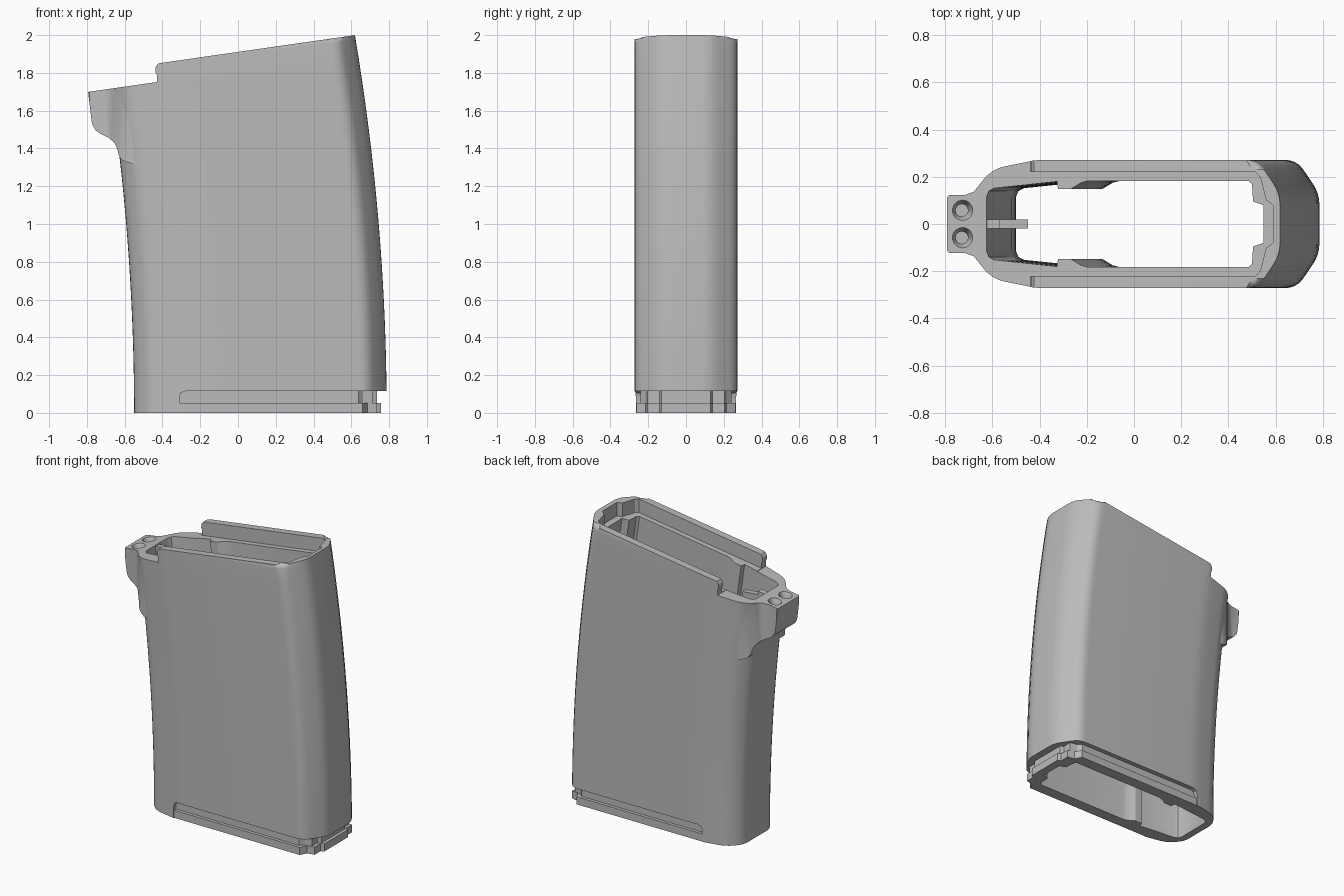
import bpy, bmesh, math
from mathutils import Vector

if "Cube" in bpy.data.objects:
    bpy.data.objects.remove(bpy.data.objects["Cube"], do_unlink=True)

grey = bpy.data.materials.new("mid grey")
grey.use_nodes = True
grey.diffuse_color = (0.5, 0.5, 0.5, 1)
grey.node_tree.nodes["Principled BSDF"].inputs["Base Color"].default_value = (0.5, 0.5, 0.5, 1)

SLOPE = 0.143


def rim(x):
    """Height of the slanted upper rim."""
    return 1.911 + SLOPE * x


def shoulder(x):
    """Height of the lower slanted deck."""
    return 1.813 + SLOPE * x


def bend(z):
    """Backward sweep of the curved body."""
    return -0.042 * z * abs(z)


def mirrored(half):
    return half + [(x, -y) for x, y in reversed(half)]


def rounded(points, radius, steps=4):
    """Replace each corner with a short quadratic arc."""
    out = []
    for i, p in enumerate(points):
        p = Vector(p)
        a = Vector(points[i - 1]) - p
        b = Vector(points[(i + 1) % len(points)]) - p
        start = p + a.normalized() * min(radius, a.length * 0.45)
        end = p + b.normalized() * min(radius, b.length * 0.45)
        for k in range(steps + 1):
            t = k / steps
            out.append(tuple(start * (1 - t) ** 2 + p * 2 * t * (1 - t) + end * t * t))
    return out


def loft(name, section, rings, place, top_bevel=0):
    """Skin copies of a section; place(a, b, ring) gives each position."""
    bm = bmesh.new()
    loops = [[bm.verts.new(place(a, b, r)) for a, b in section] for r in rings]
    n = len(section)
    for low, high in zip(loops, loops[1:]):
        for i in range(n):
            bm.faces.new((low[i], low[(i + 1) % n], high[(i + 1) % n], high[i]))
    bm.faces.new(loops[0][::-1])
    cap = bm.faces.new(loops[-1])
    if top_bevel:
        bmesh.ops.bevel(bm, geom=list(cap.edges), offset=top_bevel, segments=4,
                        profile=0.5, affect='EDGES', clamp_overlap=False)
    bmesh.ops.recalc_face_normals(bm, faces=bm.faces)
    mesh = bpy.data.meshes.new(name)
    bm.to_mesh(mesh)
    bm.free()
    mesh.materials.append(grey)
    ob = bpy.data.objects.new(name, mesh)
    bpy.context.collection.objects.link(ob)
    return ob


def upright(name, section, low, high):
    return loft(name, section, (low, high), lambda x, y, z: (x, y, z))


def sideways(name, profile, half_width):
    return loft(name, profile, (-half_width, half_width), lambda x, z, y: (x, y, z))


def combine(target, tool, operation):
    mod = target.modifiers.new("combine", 'BOOLEAN')
    mod.operation = operation
    mod.solver = 'EXACT'
    mod.object = tool
    bpy.context.view_layer.objects.active = target
    bpy.ops.object.modifier_apply(modifier=mod.name)
    bpy.data.objects.remove(tool, do_unlink=True)


# Curved outer body with a slanted, rounded rim
outer = rounded(mirrored([(0.787, 0.13), (0.69, 0.272), (-0.28, 0.272),
                          (-0.47, 0.235), (-0.55, 0.15)]), 0.05)


def place_outer(x, y, f):
    z = f * 2
    for _ in range(8):
        z = f * rim(x + bend(z))
    return (x + bend(z), y, z)


body = loft("curved_housing", outer, [i / 16 for i in range(17)], place_outer, 0.025)

# Recess around the bottom, then the rail neck and flange
combine(body, sideways("base_recess", [(-0.31, -0.1), (-0.31, 0.085), (-0.302, 0.106),
                                       (-0.28, 0.115), (1, 0.115), (1, -0.1)], 0.5),
        'DIFFERENCE')


def rail(inset):
    return mirrored([(0.757 - inset, 0.13), (0.735 - inset, 0.14), (0.735 - inset, 0.205),
                     (0.685 - inset, 0.215), (0.66 - inset, 0.262 - inset),
                     (-0.34, 0.262 - inset)])


combine(body, upright("rail_neck", rail(0.022), 0.02, 0.14), 'UNION')
combine(body, upright("rail_flange", rail(0), 0, 0.053), 'UNION')

# Rear lug: plan shape trimmed by its side profile
lug = upright("rear_lug", mirrored([(-0.5, 0.225), (-0.57, 0.225), (-0.62, 0.2),
                                    (-0.655, 0.165), (-0.68, 0.137), (-0.72, 0.122),
                                    (-0.785, 0.122), (-0.795, 0.112)]), 1.2, 1.9)
combine(lug, sideways("lug_profile", rounded(
    [(-0.5, 1.85), (-0.812, 1.85), (-0.772, 1.52), (-0.745, 1.485), (-0.68, 1.455),
     (-0.645, 1.42), (-0.625, 1.34), (-0.5, 1.3)], 0.03), 0.5), 'INTERSECT')
combine(body, lug, 'UNION')

# Lowered deck at the rear with a rounded step
combine(body, sideways("rear_step", [(-1, shoulder(-1)), (-0.43, shoulder(-0.43)),
                                     (-0.43, 1.79), (-0.438, 1.805), (-0.437, 1.83),
                                     (-0.425, 1.848), (-0.4, 1.856), (-0.38, 2.2),
                                     (-1, 2.2)], 0.5), 'DIFFERENCE')

# Ledge inside the raised rim
ledge = mirrored([(0.59, 0.08), (0.56, 0.1), (0.535, 0.2), (0.515, 0.22), (-0.5, 0.22)])
combine(body, loft("ledge_cutter", ledge, (0, 1),
                   lambda x, y, t: (x, y, 2.2 if t else shoulder(x) + 0.003)),
        'DIFFERENCE')

# Hollow interior with guide ribs, open at both ends
inner = mirrored([(0.70, 0.08), (0.655, 0.095), (0.65, 0.17), (0.635, 0.183),
                  (-0.06, 0.183), (-0.09, 0.175), (-0.135, 0.148), (-0.19, 0.148),
                  (-0.195, 0.18), (-0.465, 0.152), (-0.49, 0.14), (-0.5, 0.115)])
combine(body, loft("cavity", inner, [-0.1 + 0.15 * i for i in range(16)],
                   lambda x, y, z: (x + bend(z), y, z)), 'DIFFERENCE')

# Countersunk holes in the lug
circle = [(math.cos(math.tau * i / 32), math.sin(math.tau * i / 32)) for i in range(32)]
for side in (-1, 1):
    combine(body, loft("screw_hole", circle,
                       ((1.53, 0.026), (1.675, 0.026), (1.715, 0.046), (1.8, 0.046)),
                       lambda a, b, r: (-0.73 + a * r[1], side * 0.058 + b * r[1], r[0])),
            'DIFFERENCE')

# Central stop on the inner rear wall
combine(body, sideways("rear_stop", [(-0.62, 1.45), (-0.51, 1.45), (-0.45, 1.54),
                                     (-0.45, 1.69), (-0.57, 1.7), (-0.57, 1.725),
                                     (-0.64, 1.715)], 0.02), 'UNION')

# Smooth curved faces, keep crisp edges
bpy.ops.object.select_all(action='DESELECT')
body.select_set(True)
bpy.context.view_layer.objects.active = body
bpy.ops.object.shade_smooth_by_angle(angle=math.radians(30))
